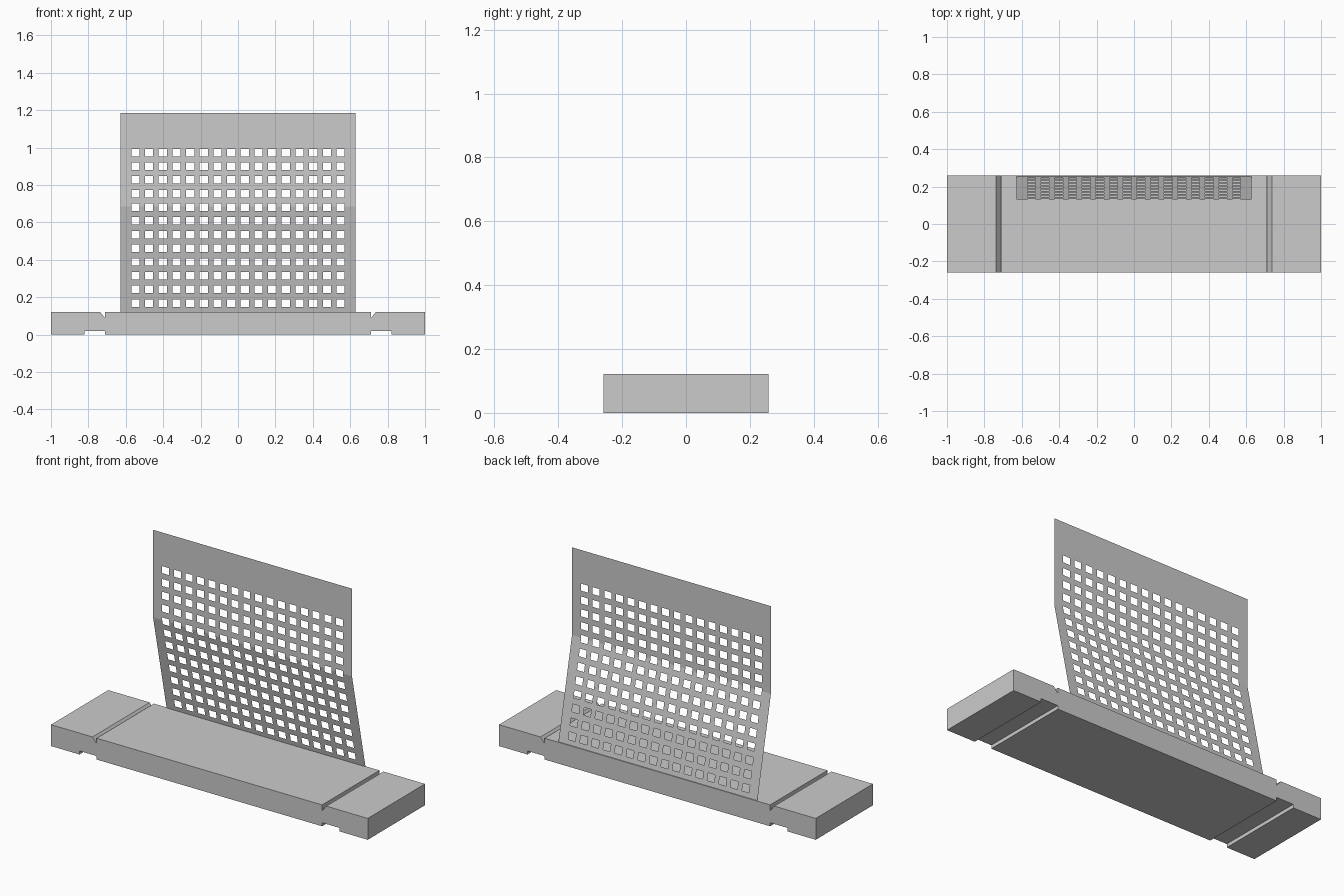
import bpy, bmesh

if "Cube" in bpy.data.objects:
    bpy.data.objects.remove(bpy.data.objects["Cube"])


def finish(bm, name):
    mesh = bpy.data.meshes.new(name)
    bm.to_mesh(mesh)
    bm.free()
    obj = bpy.data.objects.new(name, mesh)
    bpy.context.collection.objects.link(obj)
    return obj


# base: mirrored x-z profile with top V grooves and shallow bottom channels
DEPTH, TOP = 0.258, 0.122
half = [(0.712, 0), (0.712, 0.02), (0.82, 0.02), (0.82, 0), (1, 0),
        (1, TOP), (0.738, TOP), (0.712, 0.09), (0.712, TOP)]
profile = half + [(-x, z) for x, z in reversed(half)]
bm = bmesh.new()
face = bm.faces.new([bm.verts.new((x, -DEPTH, z)) for x, z in profile])
res = bmesh.ops.extrude_face_region(bm, geom=[face])
verts = [g for g in res["geom"] if isinstance(g, bmesh.types.BMVert)]
bmesh.ops.translate(bm, verts=verts, vec=(0, 2 * DEPTH, 0))
bmesh.ops.recalc_face_normals(bm, faces=bm.faces)
finish(bm, "base")

# perforated sheet: leaning lower half, upright upper half, 16 x 12 square holes
HALF_W, BEND, SHEET_TOP = 0.628, 0.685, 1.185
PITCH, HW, HH = 0.0731, 0.022, 0.02
cols = [(i - 7.5) * PITCH for i in range(16)]
rows = [0.169 + i * PITCH for i in range(12)]
xs = sorted([-HALF_W, HALF_W] + [c + s * HW for c in cols for s in (-1, 1)])
zs = sorted([TOP, BEND, SHEET_TOP] + [r + s * HH for r in rows for s in (-1, 1)])


def sheet_y(z):
    return 0.131 + 0.122 * max(0, (BEND - z) / (BEND - TOP))


def in_hole(x, z):
    return any(abs(x - c) < HW for c in cols) and any(abs(z - r) < HH for r in rows)


bm = bmesh.new()
grid = [[bm.verts.new((x, sheet_y(z), z)) for x in xs] for z in zs]
for j in range(len(zs) - 1):
    for i in range(len(xs) - 1):
        if not in_hole((xs[i] + xs[i + 1]) / 2, (zs[j] + zs[j + 1]) / 2):
            bm.faces.new((grid[j][i], grid[j][i + 1], grid[j + 1][i + 1], grid[j + 1][i]))
loose = [v for v in bm.verts if not v.link_faces]
bmesh.ops.delete(bm, geom=loose, context="VERTS")
finish(bm, "perforated_sheet")
